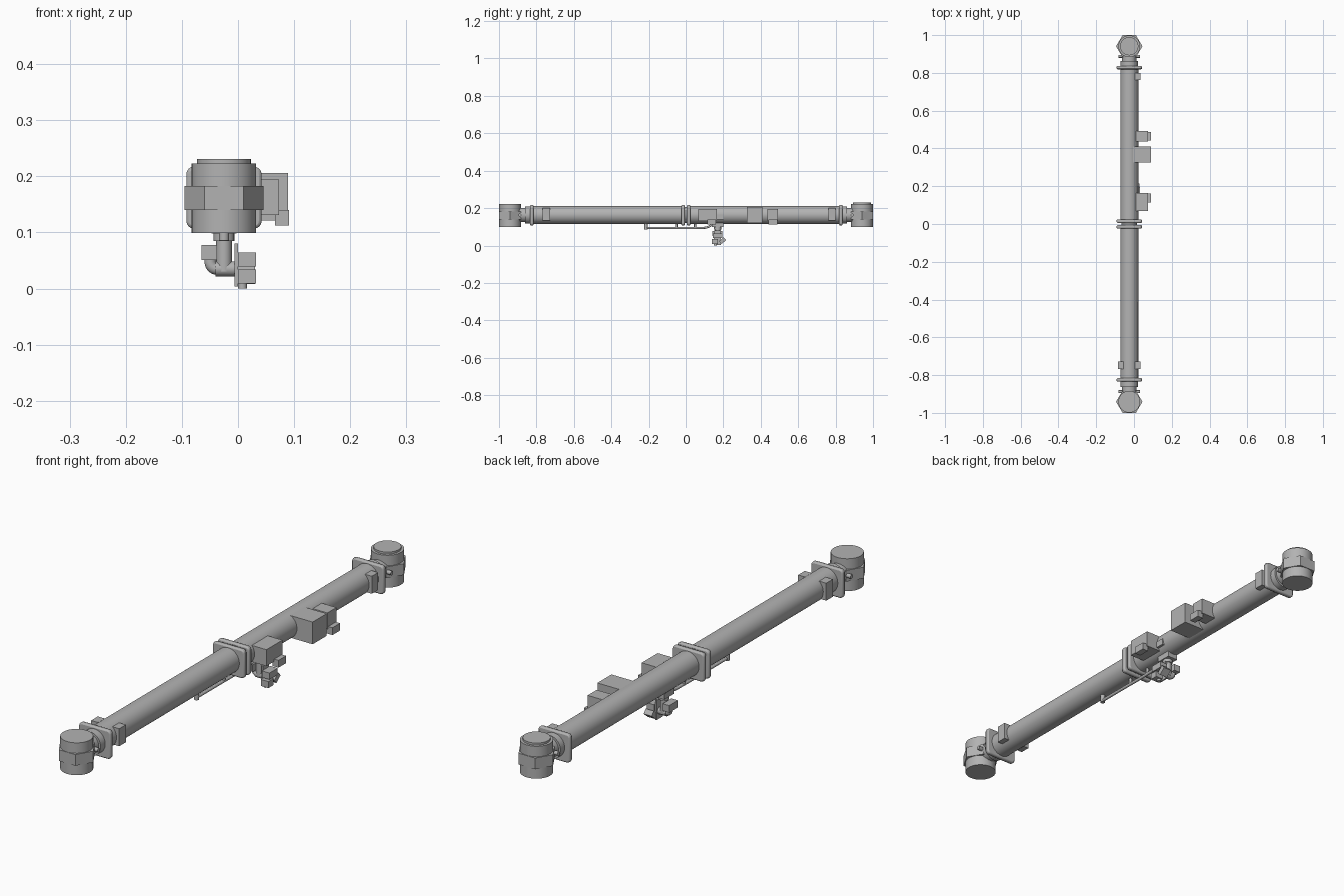
import bpy, bmesh, math
from mathutils import Vector, Matrix

if "Cube" in bpy.data.objects:
    bpy.data.objects.remove(bpy.data.objects["Cube"])

CX, CZ = -0.025, 0.163          # axis of the main tube
grey = bpy.data.materials.new("light_grey")
grey.diffuse_color = (0.45, 0.45, 0.45, 1)
grey.use_nodes = True
grey.node_tree.nodes["Principled BSDF"].inputs["Base Color"].default_value = grey.diffuse_color


def finish(name, bm, smooth=True):
    bmesh.ops.recalc_face_normals(bm, faces=bm.faces)
    me = bpy.data.meshes.new(name)
    bm.to_mesh(me)
    bm.free()
    ob = bpy.data.objects.new(name, me)
    bpy.context.collection.objects.link(ob)
    me.materials.append(grey)
    if smooth:
        bpy.ops.object.select_all(action='DESELECT')
        bpy.context.view_layer.objects.active = ob
        ob.select_set(True)
        bpy.ops.object.shade_smooth_by_angle(angle=math.radians(32))
    return ob


def box(name, x, y, z, rot=None):
    """Box from (min, max) ranges, optionally tilted about x."""
    bm = bmesh.new()
    c = Vector(((x[0] + x[1]) / 2, (y[0] + y[1]) / 2, (z[0] + z[1]) / 2))
    m = Matrix.Translation(c) @ Matrix.Rotation(rot or 0, 4, 'X')
    m = m @ Matrix.Diagonal((x[1] - x[0], y[1] - y[0], z[1] - z[0], 1))
    bmesh.ops.create_cube(bm, size=1, matrix=m)
    return finish(name, bm, False)


def rod(name, a, b, r, n=32, r2=None):
    """Cylinder or cone between two points."""
    a, b = Vector(a), Vector(b)
    d = b - a
    m = Matrix.Translation((a + b) / 2) @ d.to_track_quat('Z', 'Y').to_matrix().to_4x4()
    bm = bmesh.new()
    bmesh.ops.create_cone(bm, cap_ends=True, segments=n, radius1=r,
                          radius2=r if r2 is None else r2, depth=d.length, matrix=m)
    return finish(name, bm)


def prism(name, pts, depth):
    """Extrude a closed outline along a vector."""
    bm = bmesh.new()
    f = bm.faces.new([bm.verts.new(p) for p in pts])
    r = bmesh.ops.extrude_face_region(bm, geom=[f])
    bmesh.ops.translate(bm, vec=depth, verts=[v for v in r['geom'] if isinstance(v, bmesh.types.BMVert)])
    return finish(name, bm)


def pipe(name, pts, r):
    """Round pipe through smooth points."""
    cu = bpy.data.curves.new(name, 'CURVE')
    cu.dimensions = '3D'
    cu.bevel_depth, cu.bevel_resolution, cu.use_fill_caps = r, 3, True
    cu.resolution_u = 6
    sp = cu.splines.new('BEZIER')
    sp.bezier_points.add(len(pts) - 1)
    for p, co in zip(sp.bezier_points, pts):
        p.co = co
        p.handle_left_type = p.handle_right_type = 'AUTO'
    ob = bpy.data.objects.new(name, cu)
    bpy.context.collection.objects.link(ob)
    cu.materials.append(grey)
    return ob


def flange(name, y, t=0.018):
    """Square plate with rounded corners around the tube."""
    hx, hz, r = 0.067, 0.055, 0.013
    pts = []
    for k, (sx, sz) in enumerate([(1, 1), (-1, 1), (-1, -1), (1, -1)]):
        for j in range(5):
            a = math.radians(90 * k + 22.5 * j)
            pts.append((CX + sx * (hx - r) + r * math.cos(a), y - t / 2,
                        CZ - 0.001 + sz * (hz - r) + r * math.sin(a)))
    ob = prism(name, pts, (0, t, 0))
    b = ob.modifiers.new("round", 'BEVEL')
    b.width, b.segments, b.limit_method, b.angle_limit = 0.005, 2, 'ANGLE', 0.8


# main tube in two halves
rod("front_tube", (CX, -0.82, CZ), (CX, -0.005, CZ), 0.0475, 48)
rod("back_tube", (CX, 0.005, CZ), (CX, 0.83, CZ), 0.0475, 48)
rod("tube_coupling", (CX, -0.02, CZ), (CX, 0.02, CZ), 0.042)
for nm, y in [("front_flange", -0.825), ("middle_flange_a", -0.015),
              ("middle_flange_b", 0.015), ("back_flange", 0.828)]:
    flange(nm, y)

# end joints
for nm, s, top in [("front", -1, 0.223), ("back", 1, 0.223)]:
    y = s * 0.941
    rod(nm + "_neck", (CX, y, CZ), (CX, s * 0.825, CZ), 0.038)
    rod(nm + "_neck_ring", (CX, s * 0.862, CZ), (CX, s * 0.83, CZ), 0.046)
    rod(nm + "_joint_body", (CX, y, 0.099), (CX, y, top), 0.0575, 40)
    # hexagonal collar
    hexa = [(CX + 0.07 * math.cos(math.pi / 3 * i), y + 0.068 * math.sin(math.pi / 3 * i), 0.140)
            for i in range(6)]
    prism(nm + "_collar", hexa, (0, 0, 0.043))
    # studs beside the neck
    for sx in (-1, 1):
        rod(nm + "_stud", (CX + sx * 0.03, s * 0.888, CZ), (CX + sx * 0.056, s * 0.888, CZ), 0.008, 12)
rod("back_joint_cap", (CX, 0.941, 0.223), (CX, 0.941, 0.231), 0.048, 40)

# side clamps
box("front_clamp_left", (-0.085, -0.055), (-0.768, -0.728), (0.133, 0.200))
box("front_clamp_right", (0.005, 0.034), (-0.768, -0.728), (0.133, 0.200))
box("back_clamp_right", (0.005, 0.034), (0.762, 0.800), (0.133, 0.200))

# equipment boxes on the right side
box("large_equipment_box", (-0.005, 0.089), (0.325, 0.410), (0.121, 0.206))
for nm, a, b in [("front", 0.068, 0.165), ("back", 0.437, 0.492)]:
    box(nm + "_equipment_box", (0.010, 0.073), (a, b), (0.131, 0.194))
    box(nm + "_equipment_lens", (0.066, 0.091), (b - 0.062 + 0.012, b - 0.004), (0.112, 0.140))
box("front_equipment_bracket", (0.000, 0.026), (0.155, 0.200), (0.140, 0.165))

# guide rail under the tube
pipe("guide_rail", [(CX, -0.215, 0.094), (CX, -0.1, 0.094), (CX, 0.06, 0.094),
                    (CX, 0.115, 0.098), (CX, 0.145, 0.115)], 0.006)
rod("rail_standoff", (CX, -0.215, 0.086), (CX, -0.215, 0.122), 0.009, 16)
for y in (-0.05, 0.05):
    rod("rail_support", (CX, y, 0.094), (CX, y, 0.12), 0.006, 12)

# hanging camera arm
box("arm_base", (CX - 0.022, CX + 0.022), (0.140, 0.200), (0.098, 0.122))
rod("arm_collar", (CX, 0.17, 0.085), (CX, 0.17, 0.1), 0.019, 16)
rod("arm_post", (CX, 0.17, 0.030), (CX, 0.17, 0.1), 0.014, 20)
rod("arm_cross_tube", (-0.040, 0.17, 0.035), (-0.003, 0.17, 0.035), 0.0135, 20)
pipe("arm_elbow", [(-0.049, 0.17, 0.056), (-0.048, 0.17, 0.042), (-0.042, 0.17, 0.036),
                   (-0.030, 0.17, 0.035)], 0.011)
box("left_camera", (-0.065, -0.037), (0.142, 0.195), (0.051, 0.078))
box("camera_plate", (-0.006, 0.000), (0.150, 0.188), (0.004, 0.080))
box("upper_camera", (0.000, 0.032), (0.145, 0.195), (0.039, 0.064))
box("lower_camera", (0.000, 0.032), (0.138, 0.170), (0.009, 0.034))
box("tilted_lamp", (-0.004, 0.030), (0.180, 0.212), (0.016, 0.036), math.radians(40))
rod("camera_foot", (0.008, 0.158, 0.0), (0.008, 0.158, 0.012), 0.008, 12)
